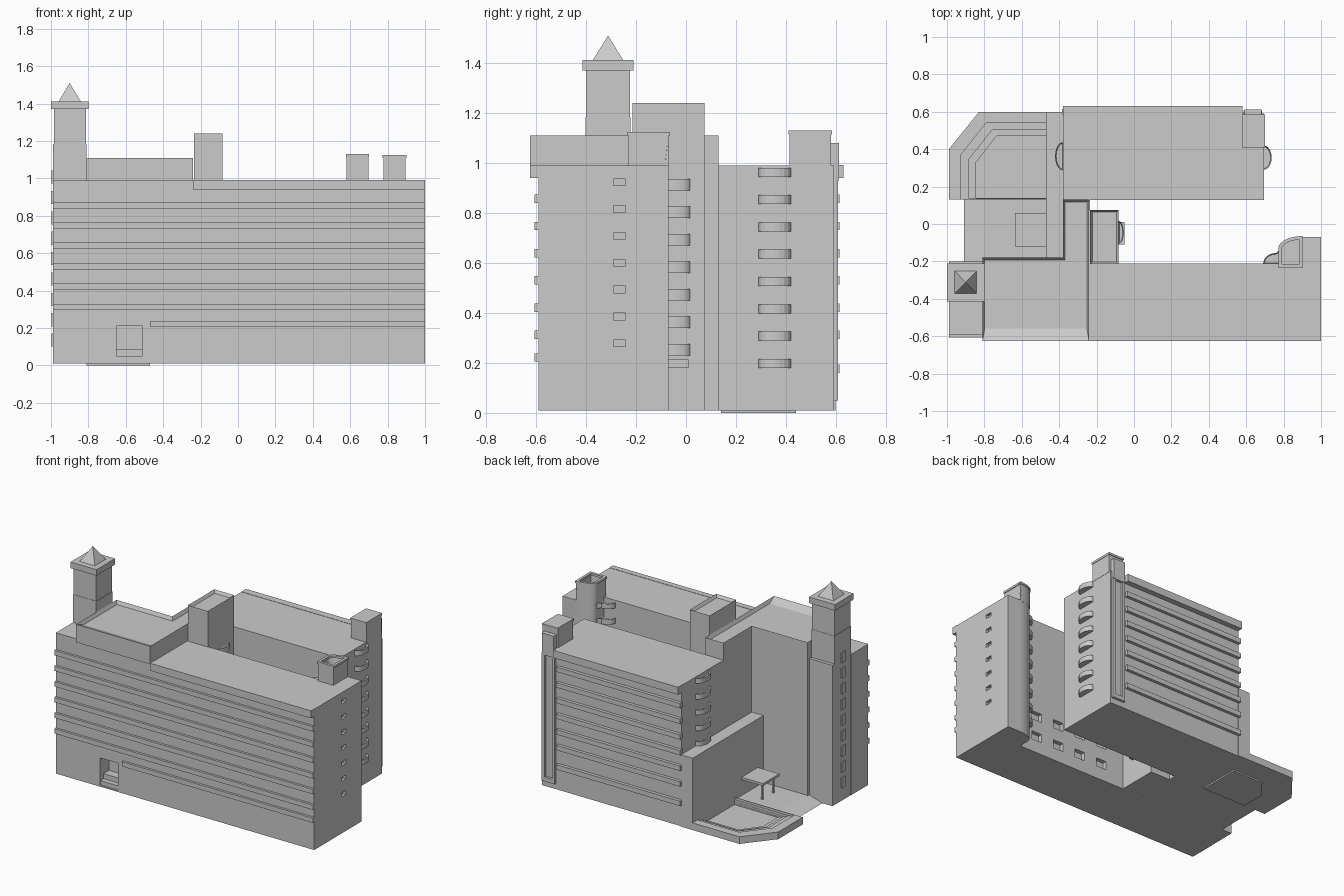
import bpy, bmesh, math

if "Cube" in bpy.data.objects:
    bpy.data.objects.remove(bpy.data.objects["Cube"])

wall = bpy.data.materials.new("pale grey")
wall.diffuse_color = (0.6, 0.6, 0.6, 1)
wall.use_nodes = True
wall.node_tree.nodes["Principled BSDF"].inputs["Base Color"].default_value = wall.diffuse_color


def finish(name, bm):
    bmesh.ops.recalc_face_normals(bm, faces=bm.faces)
    me = bpy.data.meshes.new(name)
    bm.to_mesh(me)
    bm.free()
    ob = bpy.data.objects.new(name, me)
    bpy.context.collection.objects.link(ob)
    me.materials.append(wall)
    return ob


def add_prism(bm, pts, z0, z1, rim=0, depth=0):
    """Extruded plan outline, with an optional sunken top inside a rim."""
    lo = [bm.verts.new((x, y, z0)) for x, y in pts]
    hi = [bm.verts.new((x, y, z1)) for x, y in pts]
    n = len(pts)
    bm.faces.new(lo[::-1])
    top = bm.faces.new(hi)
    for i in range(n):
        j = (i + 1) % n
        bm.faces.new((lo[i], lo[j], hi[j], hi[i]))
    if rim:
        bm.normal_update()
        bmesh.ops.inset_region(bm, faces=[top], thickness=rim, use_even_offset=True)
        for v in top.verts:
            v.co.z -= depth


def rect(x0, x1, y0, y1):
    return [(x0, y0), (x1, y0), (x1, y1), (x0, y1)]


def prism(name, pts, z0, z1, rim=0, depth=0):
    bm = bmesh.new()
    add_prism(bm, pts, z0, z1, rim, depth)
    return finish(name, bm)


def box(name, x0, x1, y0, y1, z0, z1, rim=0, depth=0):
    return prism(name, rect(x0, x1, y0, y1), z0, z1, rim, depth)


def arc(cx, cy, rx, ry, a0, a1, n=10):
    return [(cx + rx * math.cos(math.radians(a0 + (a1 - a0) * i / n)),
             cy + ry * math.sin(math.radians(a0 + (a1 - a0) * i / n))) for i in range(n + 1)]


def stack(name, pts, levels, h, rim=0, depth=0):
    """Same outline repeated on several floors."""
    bm = bmesh.new()
    for z in levels:
        add_prism(bm, pts, z, z + h, rim, depth)
    return finish(name, bm)


FLOOR = 0.1083

# front wing with rounded stair end, entrance recess and window niches
corner = arc(.9, -.13, .12, .06, 90, 180)
front = prism("front_wing", [(-.99, -.59), (1, -.59), (1, -.07)] + corner +
              [(.78, -.21), (-.24, -.21), (-.24, -.18), (-.81, -.18), (-.81, -.4), (-.99, -.4)],
              .01, .99)
bm = bmesh.new()
add_prism(bm, rect(-.65, -.51, -.7, -.49), .02, .21)
for i in range(7):
    add_prism(bm, rect(.98, 1.05, -.29, -.243), .265 + i * .1075, .292 + i * .1075)
for x in (.06, .24, .42, .6):
    for z in (.10, .25):
        add_prism(bm, rect(x, x + .08, -.24, -.15), z, z + .06)
cutter = finish("opening_cutter", bm)
cutter.hide_render = True
mod = front.modifiers.new("openings", 'BOOLEAN')
mod.operation = 'DIFFERENCE'
mod.solver = 'EXACT'
mod.object = cutter
bpy.context.view_layer.objects.active = front
bpy.ops.object.modifier_apply(modifier="openings")
bpy.data.objects.remove(cutter)
bm = bmesh.new()
add_prism(bm, rect(-.65, -.51, -.585, -.49), .02, .05)
add_prism(bm, rect(-.65, -.51, -.55, -.49), .05, .085)
finish("entrance_steps", bm)

# front facade bands and eaves
stack("front_bands", rect(-.99, 1, -.606, -.585), [.295 + .109 * i for i in range(6)], .034)
box("front_low_band", -.47, 1, -.606, -.585, .205, .238)
box("front_eave", -.24, 1, -.625, -.585, .94, .992)

# L-shaped roof storey with parapet
pent = prism("roof_storey", [(-.81, -.625), (-.24, -.625), (-.24, .13), (-.38, .13),
                             (-.38, -.18), (-.81, -.18)], .985, 1.11, .012, .025)
for v in pent.data.vertices:
    if -.62 < v.co.y < -.6:
        v.co.y = -.56

# link between wings and lift tower
box("link_block", -.38, -.235, -.2, .135, .01, .99)
box("lift_tower", -.235, -.082, -.215, .075, .01, 1.24, .012, .02)
cy = -.045
stack("link_balconies", arc(-.084, cy, .03, .062, -90, 90), [.23 + .11 * i for i in range(7)], .046, .006, .02)
box("link_canopy", -.084, -.05, -.11, .01, .18, .213)

# stair head and corner balconies of the front wing
prism("stair_head", [(.777, -.23), (.895, -.23), (.895, -.07)] + arc(.895, -.13, .118, .06, 90, 180),
      .985, 1.11, .012, .1)
bm = bmesh.new()
head = [(.772, -.235), (.9, -.235), (.9, -.065)] + arc(.9, -.13, .128, .065, 90, 180)
add_prism(bm, head, 1.11, 1.125)
ob = finish("stair_head_rim", bm)
bm = bmesh.new()
bm.from_mesh(ob.data)
caps = [f for f in bm.faces if abs(f.normal.z) > .9]
bmesh.ops.inset_individual(bm, faces=caps, thickness=.018, use_even_offset=True)
bmesh.ops.bridge_loops(bm, edges=list({e for f in caps for e in f.edges}))
bmesh.ops.delete(bm, geom=caps, context='FACES_ONLY')
bm.to_mesh(ob.data)
bm.free()
stack("corner_balconies", [(.782, -.215), (.782, -.135)] + arc(.76, -.215, .07, .06, 90, 180, 6),
      [.18 + FLOOR * i for i in range(8)], .036, .006, .02)

# back wing, eave, bands, end balconies
box("back_wing", -.38, .695, .128, .592, .01, .99)
box("back_eave", -.38, .58, .58, .63, .94, .992)
stack("back_bands", rect(-.385, .57, .585, .614), [.16] + [.295 + .109 * i for i in range(6)], .034)
levels = [.18 + .1093 * i for i in range(8)]
stack("right_end_balconies", [(.69, .285)] + arc(.694, .355, .042, .065, -90, 90) + [(.69, .42)],
      levels, .036, .006, .025)
stack("left_end_balconies", [(-.375, .44)] + arc(-.38, .362, .042, .075, 90, 270) + [(-.375, .288)],
      levels[3:], .036, .006, .025)

# back corner stair head, chimney and framed pilaster
box("back_stair_head", .58, .697, .415, .58, .985, 1.118)
box("back_stair_cap", .577, .7, .41, .585, 1.115, 1.13)
box("back_chimney", .59, .682, .575, .612, .93, 1.08)
bm = bmesh.new()
for x0, x1 in ((.585, .607), (.663, .685)):
    add_prism(bm, rect(x0, x1, .585, .608), .05, .94)
add_prism(bm, rect(.607, .663, .585, .608), .05, .08)
finish("pilaster_frame", bm)

# low annex
box("low_annex", -.47, -.378, -.185, .598, .01, .51)

# corner tower with cap and pyramid
box("tower_shaft", -.988, -.81, -.402, -.222, .01, 1.185)
box("tower_upper_shaft", -.985, -.813, -.4, -.224, 1.18, 1.37)
box("tower_back_pier", -.988, -.81, -.225, -.2, .01, .99)
box("tower_cap", -1, -.8, -.414, -.21, 1.37, 1.412)
bm = bmesh.new()
base = [bm.verts.new((x, y, 1.41)) for x, y in rect(-.96, -.84, -.374, -.25)]
tip = bm.verts.new((-.9, -.312, 1.51))
bm.faces.new(base)
for i in range(4):
    bm.faces.new((base[i], base[(i + 1) % 4], tip))
finish("tower_pyramid", bm)
stack("tower_windows", rect(-.996, -.985, -.335, -.295), [.1 + .109 * i for i in range(9)], .07)

# plaza with sloped edge, and canopy on legs
bm = bmesh.new()
ring = [[bm.verts.new((x, y, z)) for x, z in ((-.91, .01), (-.46, .01), (-.46, .045), (-.8, .045))]
        for y in (-.2, .135)]
bm.faces.new(ring[0])
bm.faces.new(ring[1])
for i in range(4):
    j = (i + 1) % 4
    bm.faces.new((ring[0][i], ring[0][j], ring[1][j], ring[1][i]))
finish("plaza", bm)
bm = bmesh.new()
add_prism(bm, rect(-.635, -.47, -.12, .06), .155, .172)
for y in (-.09, .03):
    add_prism(bm, rect(-.615, -.603, y - .006, y + .006), .04, .156)
finish("door_canopy", bm)

# stepped basin
outer = [(-.99, .13), (-.99, .4), (-.83, .598), (-.465, .598), (-.465, .13)]
inner = [(-.81, .14), (-.81, .31), (-.71, .44), (-.47, .44), (-.47, .14)]
profile = [(0, .01), (0, .06), (.35, .06), (.35, .045), (.6, .045), (.6, .03),
           (.8, .03), (.8, .018), (1, .018), (1, .008)]
bm = bmesh.new()
loops = [[bm.verts.new((a[0] + (b[0] - a[0]) * t, a[1] + (b[1] - a[1]) * t, z))
          for a, b in zip(outer, inner)] for t, z in profile]
for A, B in zip(loops, loops[1:]):
    for i in range(5):
        j = (i + 1) % 5
        bm.faces.new((A[i], A[j], B[j], B[i]))
bm.faces.new(loops[-1])
bm.faces.new(loops[0][::-1])
finish("stepped_basin", bm)
prism("basin_floor", inner[::-1], 0, .012)
